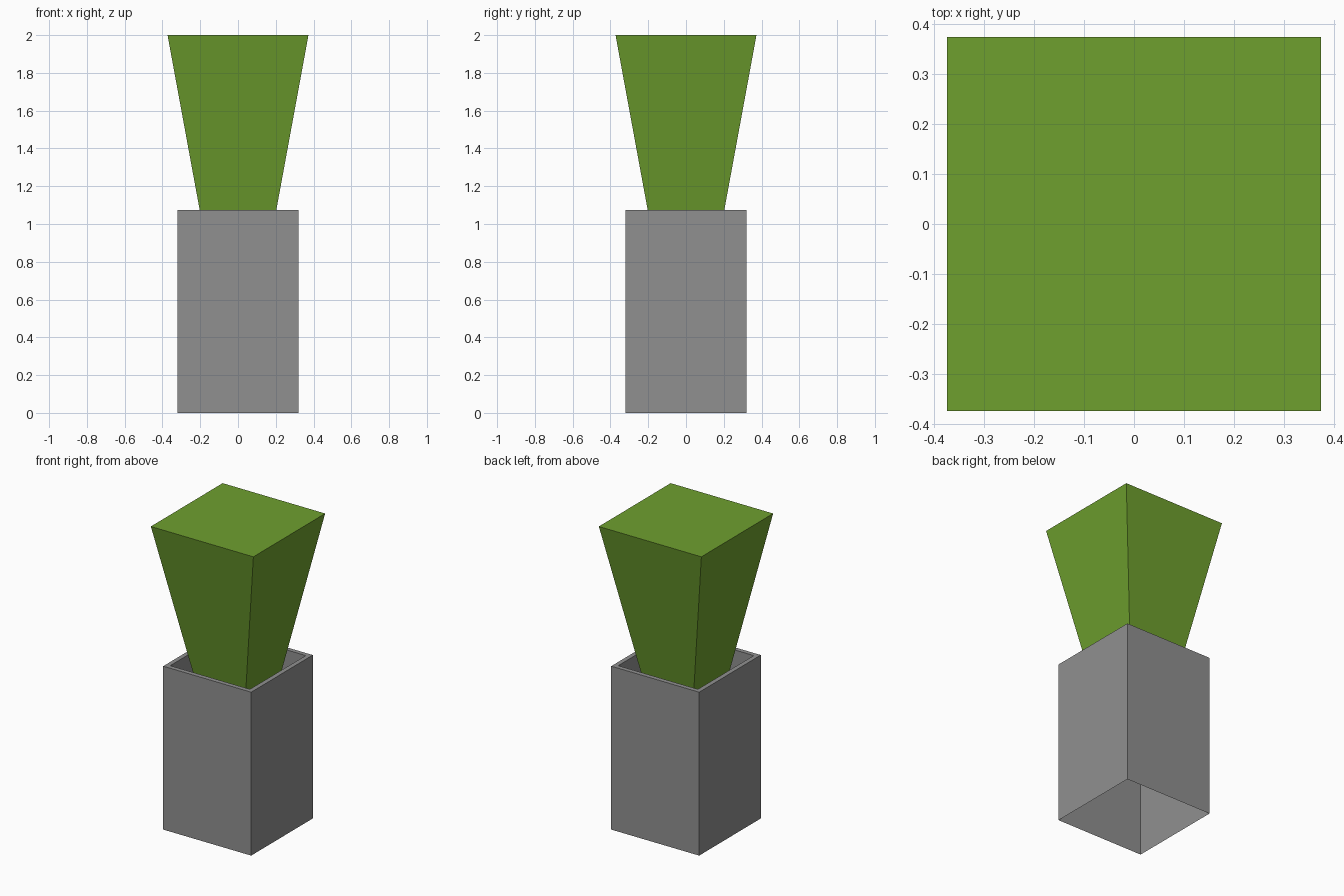
import bpy, bmesh

if "Cube" in bpy.data.objects:
    bpy.data.objects.remove(bpy.data.objects["Cube"])


def material(name, rgb):
    m = bpy.data.materials.new(name)
    m.diffuse_color = (*rgb, 1.0)
    m.use_nodes = True
    m.node_tree.nodes["Principled BSDF"].inputs["Base Color"].default_value = m.diffuse_color
    return m


def square_loft(name, rings, mat, cap_start, cap_end):
    """Skin a stack of square rings given as (half width, z)."""
    bm = bmesh.new()
    loops = [[bm.verts.new((sx * h, sy * h, z))
              for sx, sy in ((-1, -1), (1, -1), (1, 1), (-1, 1))]
             for h, z in rings]
    for a, b in zip(loops, loops[1:]):
        for i in range(4):
            j = (i + 1) % 4
            bm.faces.new((a[i], a[j], b[j], b[i]))
    if cap_start:
        bm.faces.new(loops[0][::-1])
    if cap_end:
        bm.faces.new(loops[-1])
    me = bpy.data.meshes.new(name)
    bm.to_mesh(me)
    bm.free()
    me.materials.append(mat)
    ob = bpy.data.objects.new(name, me)
    bpy.context.collection.objects.link(ob)
    return ob


grey = material("planter grey", (0.28, 0.28, 0.28))
green = material("hedge green", (0.158, 0.352, 0.028))

# Planter: outer walls open below, flat rim, recessed inner walls and floor
floor_z = 0.85
square_loft("planter",
            [(0.32, 0.0), (0.32, 1.075), (0.29, 1.075), (0.29, floor_z)],
            grey, False, True)

# Clipped shrub: inverted tapered block standing on the planter floor
rim_z, rim_half, top_half = 1.075, 0.203, 0.373
slope = (top_half - rim_half) / (2.0 - rim_z)
foot_half = rim_half - slope * (rim_z - floor_z)
square_loft("shrub", [(foot_half, floor_z), (top_half, 2.0)], green, False, True)
